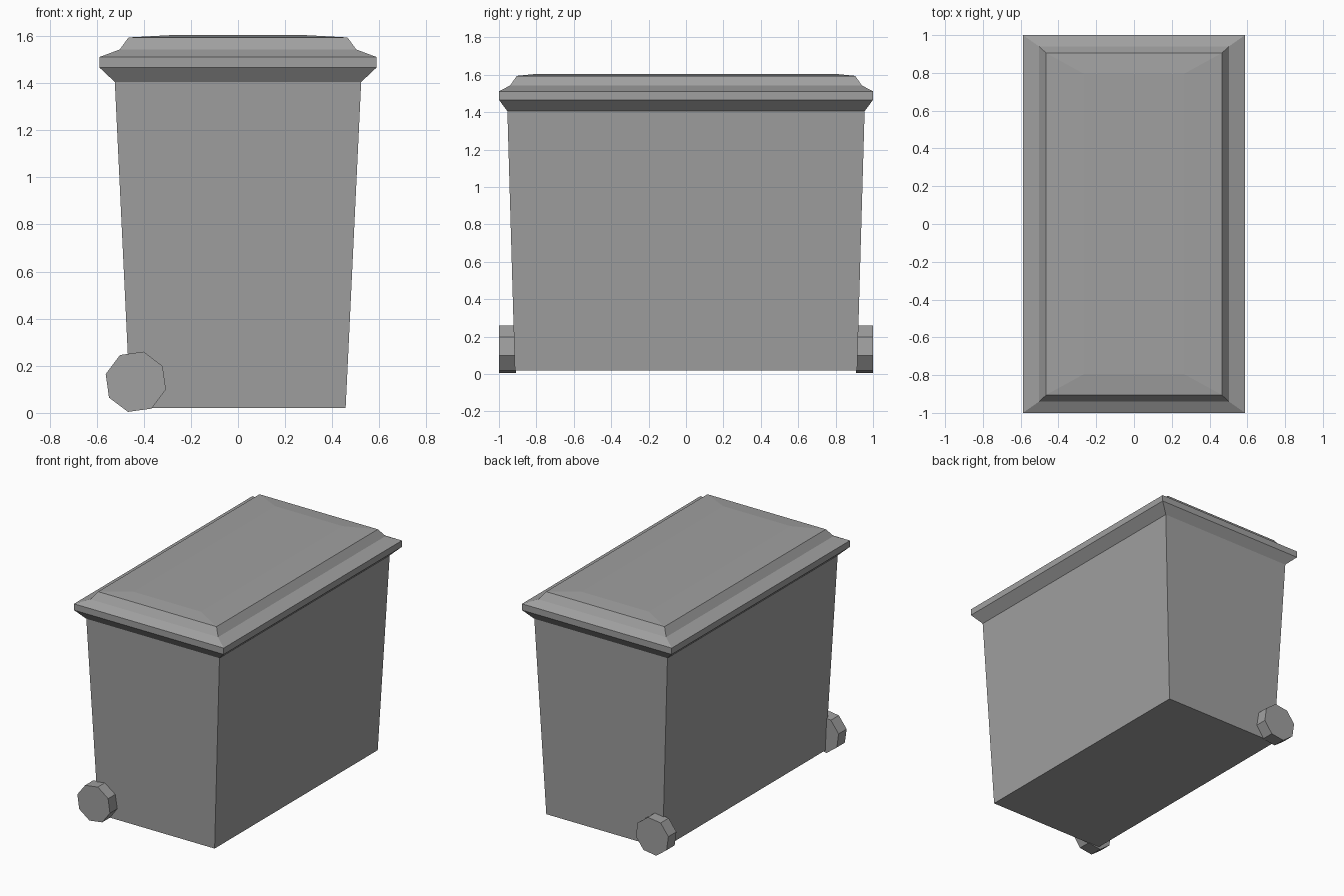
import bpy
import bmesh
import math
from mathutils import Matrix

cube = bpy.data.objects.get("Cube")
if cube:
    bpy.data.objects.remove(cube, do_unlink=True)

grey = bpy.data.materials.new("mid grey")
grey.use_nodes = True
grey.diffuse_color = (0.35, 0.35, 0.35, 1)
grey.node_tree.nodes["Principled BSDF"].inputs["Base Color"].default_value = grey.diffuse_color


def make_object(name, bm):
    bmesh.ops.recalc_face_normals(bm, faces=bm.faces)
    mesh = bpy.data.meshes.new(name)
    bm.to_mesh(mesh)
    bm.free()
    mesh.materials.append(grey)
    obj = bpy.data.objects.new(name, mesh)
    bpy.context.collection.objects.link(obj)
    return obj


def stack(name, levels):
    """Loft rectangles given as (half width, half depth, height)."""
    bm = bmesh.new()
    rings = [[bm.verts.new((sx * w, sy * d, z))
              for sx, sy in ((-1, -1), (1, -1), (1, 1), (-1, 1))]
             for w, d, z in levels]
    for low, high in zip(rings, rings[1:]):
        for i in range(4):
            j = (i + 1) % 4
            bm.faces.new((low[i], low[j], high[j], high[i]))
    bm.faces.new(rings[0][::-1])
    bm.faces.new(rings[-1])
    return make_object(name, bm)


# Tapered container
stack("bin_body", [(0.457, 0.915, 0.02), (0.523, 0.955, 1.405)])

# Flared rim and stepped lid with a shallow raised panel
stack("lid", [
    (0.523, 0.955, 1.405),
    (0.588, 1.0, 1.466),
    (0.588, 1.0, 1.511),
    (0.502, 0.94, 1.543),
    (0.465, 0.905, 1.594),
    (0.265, 0.795, 1.605),
])

# Eight-sided wheels on the two ends
for side, label in ((-1, "front"), (1, "back")):
    bm = bmesh.new()
    bmesh.ops.create_cone(
        bm, cap_ends=True, segments=8, radius1=0.132, radius2=0.132, depth=0.09,
        matrix=Matrix.Translation((-0.434, side * 0.955, 0.132))
        @ Matrix.Rotation(math.radians(14.5), 4, "Y")
        @ Matrix.Rotation(math.radians(90), 4, "X"))
    make_object(label + "_wheel", bm)
